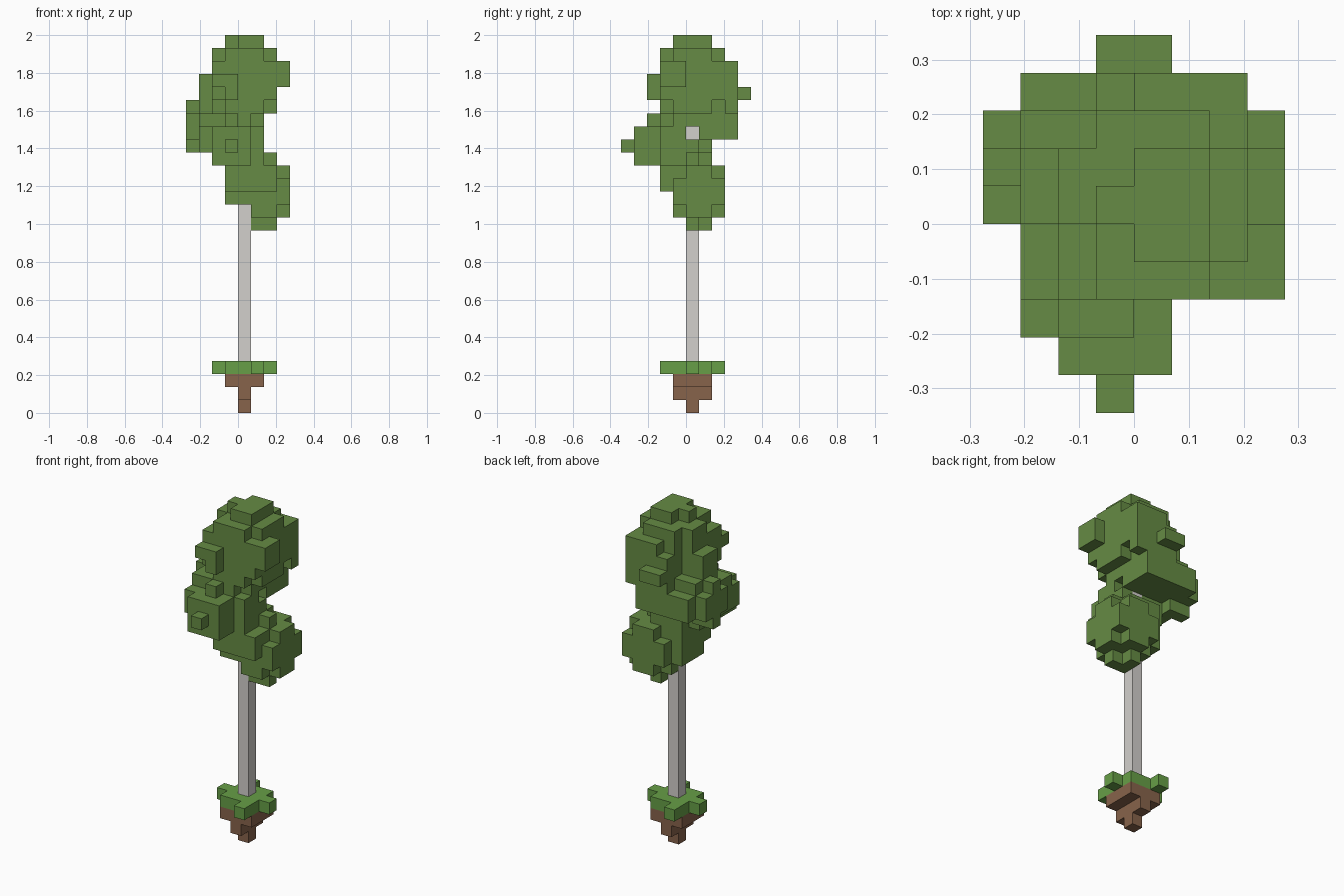
import bpy
import bmesh
from itertools import product

if "Cube" in bpy.data.objects:
    bpy.data.objects.remove(bpy.data.objects["Cube"], do_unlink=True)

UNIT = 2 / 29  # edge of one block


def material(name, *colour):
    mat = bpy.data.materials.new(name)
    mat.use_nodes = True
    mat.diffuse_color = (*colour, 1)
    mat.node_tree.nodes["Principled BSDF"].inputs["Base Color"].default_value = (*colour, 1)
    return mat


def block(x, y, z, wide=1, deep=1, tall=1):
    """Cells of a box, given its lowest cell and its size in cells."""
    return set(product(range(x, x + wide), range(y, y + deep), range(z, z + tall)))


def rounded(x, y, z, wide, deep, tall):
    """Box of cells whose eight corners are cut off."""
    corners = product((x, x + wide - 1), (y, y + deep - 1), (z, z + tall - 1))
    return block(x, y, z, wide, deep, tall) - set(corners)


def build(name, cells, mat, solid):
    """Skin the sides of the cells not covered by solid, merged into flat faces."""
    bm = bmesh.new()
    for cell in sorted(cells):
        for axis, side in product(range(3), (0, 1)):
            beside = list(cell)
            beside[axis] += 2 * side - 1
            if tuple(beside) in solid:
                continue
            corners = []
            for du, dv in ((0, 0), (1, 0), (1, 1), (0, 1)):
                point = list(cell)
                point[axis] += side
                point[(axis + 1) % 3] += du
                point[(axis + 2) % 3] += dv
                corners.append(bm.verts.new([c * UNIT for c in point]))
            bm.faces.new(corners if side else corners[::-1])
    bmesh.ops.remove_doubles(bm, verts=bm.verts[:], dist=UNIT / 100)
    bmesh.ops.dissolve_limit(bm, angle_limit=0.01, verts=bm.verts[:], edges=bm.edges[:])
    mesh = bpy.data.meshes.new(name)
    bm.to_mesh(mesh)
    bm.free()
    mesh.materials.append(mat)
    obj = bpy.data.objects.new(name, mesh)
    bpy.context.scene.collection.objects.link(obj)


leaf = material("leaf green", 0.133, 0.26, 0.058)
grass_green = material("grass green", 0.135, 0.345, 0.063)
bark = material("pale bark", 0.65, 0.63, 0.605)
brown = material("soil brown", 0.245, 0.126, 0.07)

# Soil stepping down to a point, grass with stray tufts, and the trunk
soil = block(-1, -1, 2, wide=3, deep=3) | block(0, -1, 1, deep=3) | block(0, 0, 0)
grass = block(-1, -1, 3, wide=3, deep=3)
for tuft_x, tuft_y in ((1, -2), (2, 0), (-1, 2), (-2, 0)):
    grass |= block(tuft_x, tuft_y, 3)
trunk = block(0, 0, 4, tall=20)

# Lower leaf cluster, off to the left of the trunk
lower = rounded(0, -1, 15, wide=4, deep=4, tall=4)
lower |= block(-1, -1, 16, wide=2, deep=3, tall=3)
lower |= block(-1, -2, 17, wide=4, tall=2)
lower |= block(1, 0, 14) | block(1, 1, 14) | block(2, 0, 14) | block(2, 0, 19)

# Front leaf cluster
front = block(-3, -3, 20, wide=4, deep=4, tall=2)
front |= block(-3, -2, 22, wide=4, deep=3) | block(-1, -3, 22)
front |= block(-2, -4, 19, wide=3, deep=5, tall=3)
front |= block(0, -2, 19, wide=2, deep=2, tall=3)
front |= block(-1, -1, 19, wide=3, deep=3)
front |= block(1, -1, 22, deep=2) | block(1, 0, 20)
front |= block(-1, -5, 20)

# Back leaf cluster
back = block(-3, 1, 21, wide=5, deep=3, tall=2)
back |= block(-3, 0, 20, deep=2, tall=4) | block(-3, 2, 23, wide=2)
back |= block(-4, 0, 21, deep=3, tall=2) | block(-4, 1, 20, tall=4)

# Upper leaf cluster with its cap and side bumps
upper = rounded(-2, -2, 23, wide=5, deep=5, tall=5)
upper -= block(-2, 2, 24, tall=3) | block(-2, -1, 27)
upper |= block(-1, 3, 23, wide=4, tall=3) | block(0, 3, 26, wide=3)
upper |= block(-1, 4, 24, wide=2)
upper |= block(0, -1, 28, wide=2, deep=3) | block(-1, 0, 28)
upper |= block(3, -2, 25, deep=2, tall=2)
upper |= block(-2, -3, 25) | block(-1, -3, 24, tall=2)
upper |= block(-3, 0, 24, deep=2, tall=2)

build("soil", soil, brown, soil)
build("grass", grass, grass_green, grass)
build("trunk", trunk, bark, trunk)

# Leaf clusters share one outer skin around the trunk
crown = trunk | lower | front | back | upper
used = set(trunk)
clusters = {"lower_leaves": lower, "front_leaves": front,
            "back_leaves": back, "upper_leaves": upper}
for name, cells in clusters.items():
    build(name, cells - used, leaf, crown)
    used |= cells
